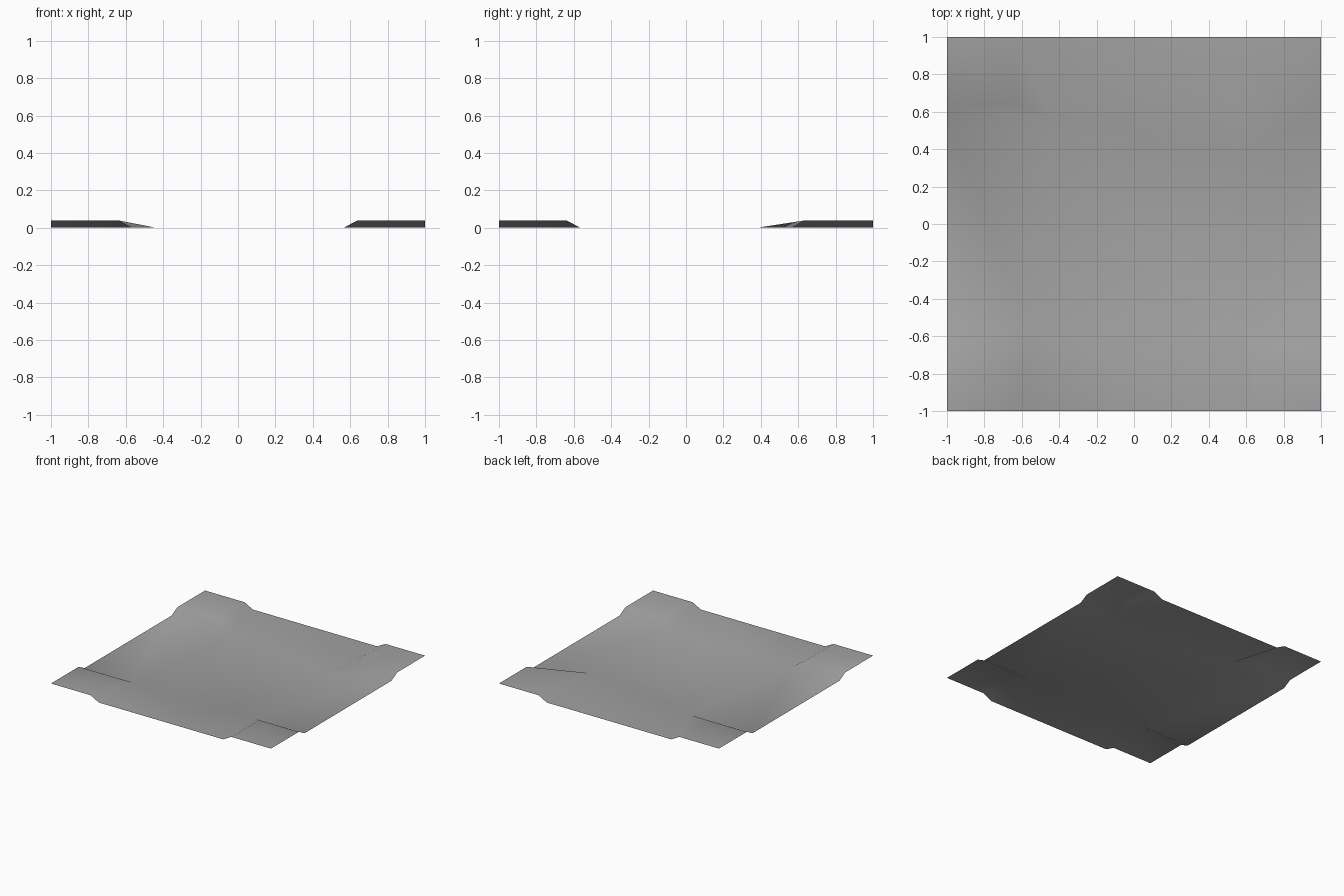
import bpy
import bmesh

cube = bpy.data.objects.get("Cube")
if cube:
    bpy.data.objects.remove(cube)

RISE = 0.04    # height of the raised corners
FLAT = 0.64    # where each raised corner starts along the edges
FOOT = 0.565   # where each slope meets the ground

# Sheet material
grey = bpy.data.materials.new("plain_grey")
grey.use_nodes = True
colour = (0.36, 0.36, 0.36, 1)
grey.diffuse_color = colour
bsdf = next(n for n in grey.node_tree.nodes if n.type == 'BSDF_PRINCIPLED')
bsdf.inputs["Base Color"].default_value = colour

# Corners in counterclockwise order: signs, inner top point, inner foot point
corners = [
    (-1, -1, (FLAT, FLAT), (FOOT, FOOT)),
    (1, -1, (FLAT, FLAT), (FOOT, FOOT)),
    (1, 1, (0.66, 0.75), (FOOT, 0.38)),
    (-1, 1, (FLAT, FLAT), (0.44, FOOT)),
]

bm = bmesh.new()
rim = []
for sx, sy, top, foot in corners:
    def vert(x, y, z=0):
        return bm.verts.new((sx * x, sy * y, z))

    tip = vert(1, 1, RISE)
    inner_top, inner_foot = vert(*top, RISE), vert(*foot)
    side_x = (vert(FLAT, 1, RISE), vert(FOOT, 1))
    side_y = (vert(1, FLAT, RISE), vert(1, FOOT))

    # Raised corner and the two slopes beside it
    bm.faces.new((tip, side_x[0], inner_top, side_y[0]))
    for upper, lower in (side_x, side_y):
        bm.faces.new((upper, lower, inner_foot, inner_top))

    ring = [side_y[1], inner_foot, side_x[1]]
    rim += ring if sx * sy > 0 else ring[::-1]

# Flat middle
bm.faces.new(rim)
for face in bm.faces:
    face.smooth = True
    face.normal_update()
    if face.normal.z < 0:
        face.normal_flip()

mesh = bpy.data.meshes.new("ground_sheet")
bm.to_mesh(mesh)
bm.free()
mesh.materials.append(grey)
sheet = bpy.data.objects.new("ground_sheet", mesh)
bpy.context.collection.objects.link(sheet)
